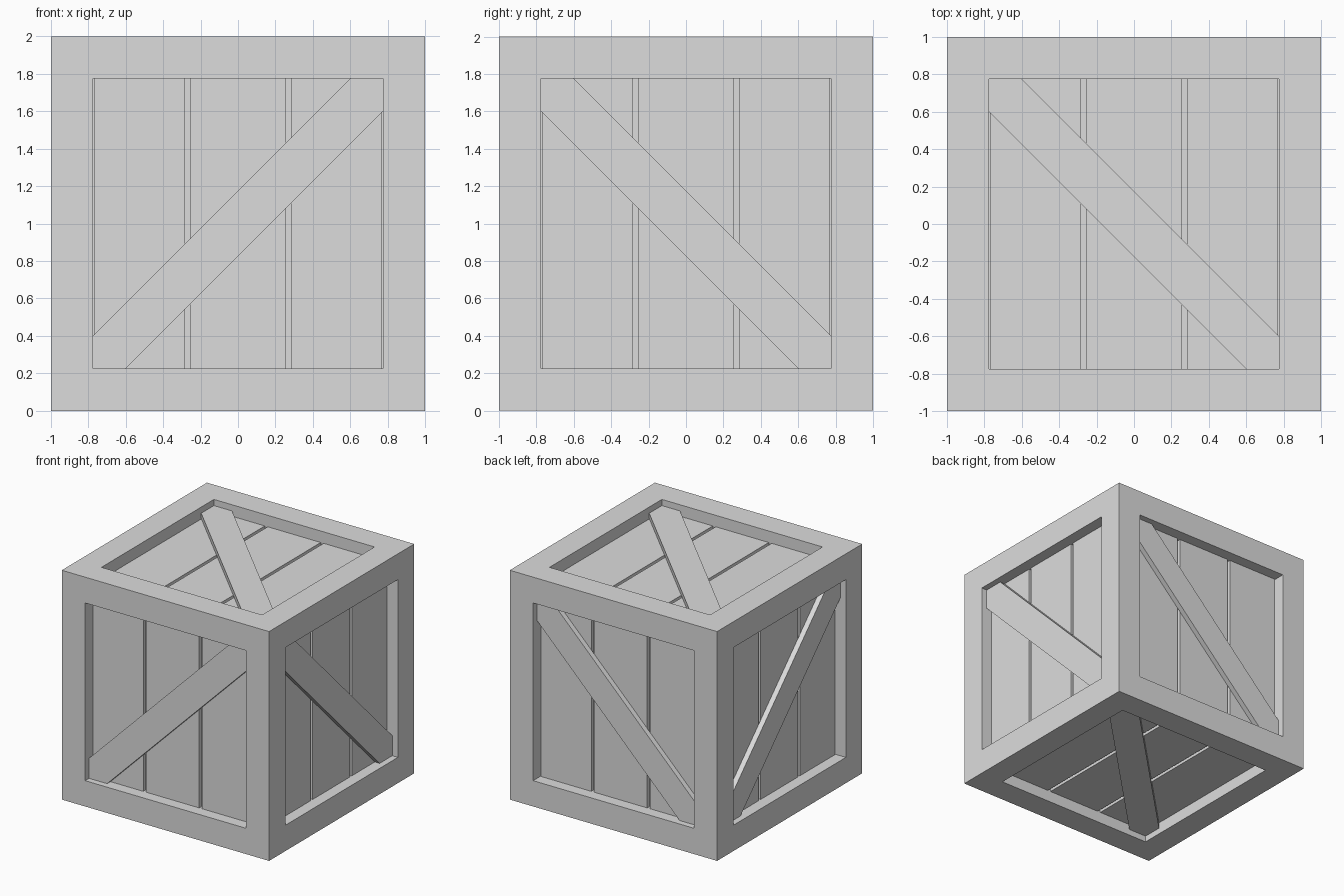
import bpy
import bmesh
from mathutils import Vector

if "Cube" in bpy.data.objects:
    bpy.data.objects.remove(bpy.data.objects["Cube"], do_unlink=True)

OPEN = 0.775      # half width of each recessed opening
FLOOR = 0.87      # distance from centre to the bottom of the board gaps
PANEL = 0.90      # distance from centre to the board faces
BRACE = 0.946     # distance from centre to the brace faces
GAP_AT, GAP = 0.27, 0.014
EDGE = 0.77       # outer edge of the outer boards
CUT = 0.6         # where the brace edges meet the opening
CENTRE = Vector((0, 0, 1))
GREY = (0.72, 0.72, 0.72, 1)

grey = bpy.data.materials.new("crate_grey")
grey.use_nodes = True
grey.diffuse_color = GREY
grey.node_tree.nodes["Principled BSDF"].inputs["Base Color"].default_value = GREY


def finish(name, bm):
    bmesh.ops.recalc_face_normals(bm, faces=bm.faces)
    mesh = bpy.data.meshes.new(name)
    bm.to_mesh(mesh)
    bm.free()
    mesh.materials.append(grey)
    obj = bpy.data.objects.new(name, mesh)
    bpy.context.collection.objects.link(obj)


def slab(bm, outline, axes, low, high):
    """Extrude a flat outline along the side's outward direction."""
    u, v, n = axes
    base = [bm.verts.new(CENTRE + u * a + v * b + n * low) for a, b in outline]
    face = bm.faces.new(base)
    grown = bmesh.ops.extrude_face_region(bm, geom=[face], use_keep_orig=True)
    top = [g for g in grown["geom"] if isinstance(g, bmesh.types.BMVert)]
    bmesh.ops.translate(bm, verts=top, vec=n * (high - low))


# Outer frame: a cube with every face inset and pushed inwards
bm = bmesh.new()
bmesh.ops.create_cube(bm, size=2)
bmesh.ops.translate(bm, verts=bm.verts, vec=CENTRE)
sides = list(bm.faces)
bmesh.ops.inset_individual(bm, faces=sides, thickness=1 - OPEN, use_even_offset=True)
for face in bmesh.ops.extrude_discrete_faces(bm, faces=sides)["faces"]:
    bmesh.ops.translate(bm, verts=face.verts, vec=face.normal * (FLOOR - 1))
finish("frame", bm)

# Boards and a diagonal brace on each side: across, along, outward, slope
X, Y, Z = Vector((1, 0, 0)), Vector((0, 1, 0)), Vector((0, 0, 1))
layout = {
    "front": (X, Z, -Y, 1), "back": (X, Z, Y, 1),
    "right": (Y, Z, -X, -1), "left": (Y, Z, X, -1),
    "top": (X, Y, Z, -1), "bottom": (X, Y, -Z, 1),
}
spans = [(-EDGE, -GAP_AT - GAP), (-GAP_AT + GAP, GAP_AT - GAP), (GAP_AT + GAP, EDGE)]
hexagon = [(-OPEN, -OPEN), (-CUT, -OPEN), (OPEN, CUT),
           (OPEN, OPEN), (CUT, OPEN), (-OPEN, -CUT)]

for side, (u, v, n, slope) in layout.items():
    axes = (u, v, n)
    bm = bmesh.new()
    for a, b in spans:
        slab(bm, [(a, -OPEN), (b, -OPEN), (b, OPEN), (a, OPEN)], axes, FLOOR, PANEL)
    finish(side + "_boards", bm)

    bm = bmesh.new()
    slab(bm, [(a, b * slope) for a, b in hexagon], axes, PANEL, BRACE)
    finish(side + "_brace", bm)
